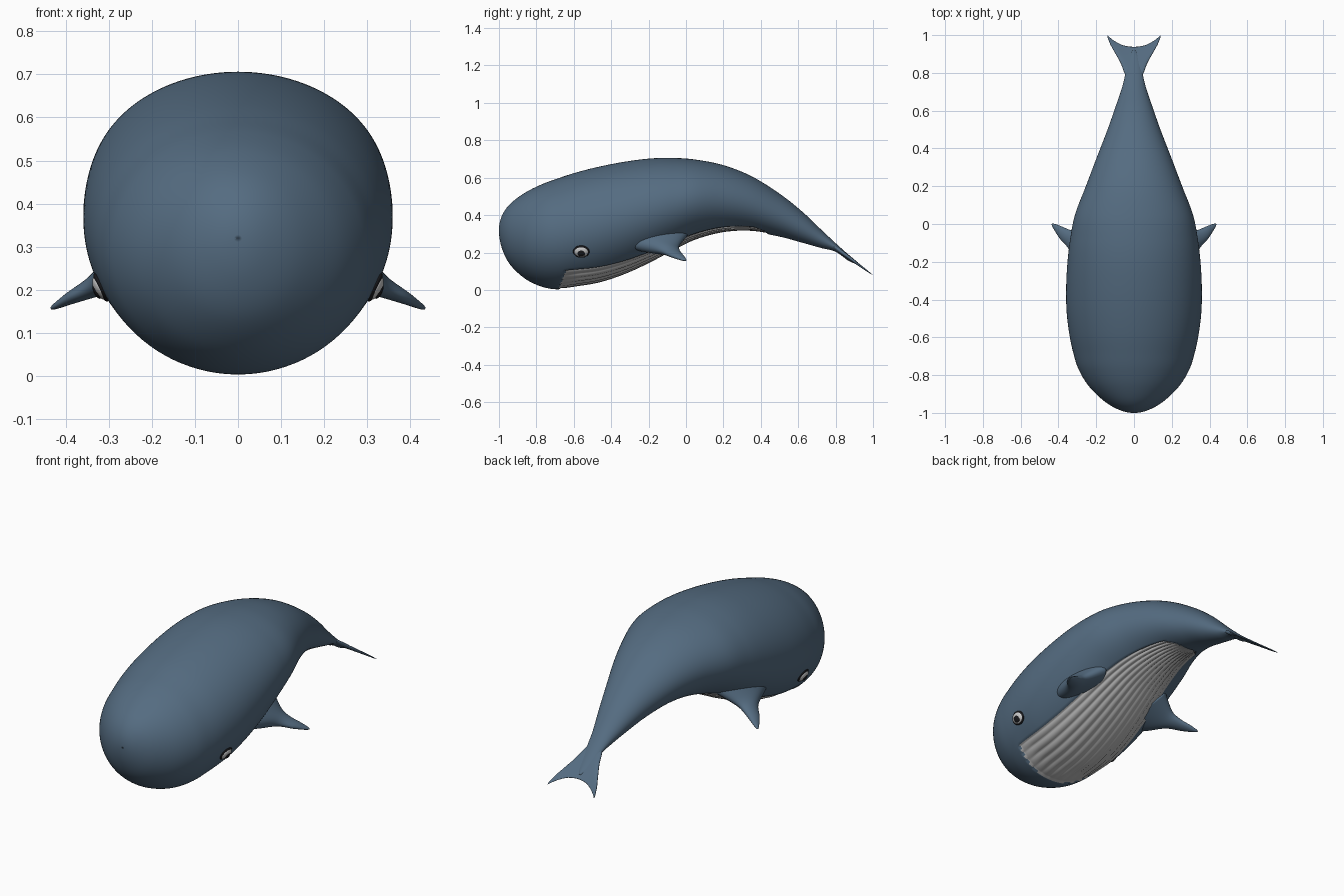
import bpy, bmesh
from math import pi, cos, sin, radians
from mathutils import Vector, Matrix

if "Cube" in bpy.data.objects:
    bpy.data.objects.remove(bpy.data.objects["Cube"])


def material(name, rgb):
    m = bpy.data.materials.new(name)
    m.diffuse_color = (*rgb, 1)
    m.use_nodes = True
    m.node_tree.nodes["Principled BSDF"].inputs["Base Color"].default_value = m.diffuse_color
    return m


BLUE = material("skin_blue", (0.09, 0.15, 0.22))
GREY = material("belly_grey", (0.5, 0.5, 0.5))
WHITE = material("eye_white", (0.75, 0.75, 0.72))
BLACK = material("eye_black", (0.01, 0.01, 0.012))


def spline(pts, steps, before=None):
    """Catmull-Rom through tuples of any length."""
    ext = [before or pts[0]] + list(pts) + [pts[-1]]
    out = []
    for i in range(1, len(ext) - 2):
        for s in range(steps):
            t = s / steps
            out.append([0.5 * (2 * b + (c - a) * t + (2 * a - 5 * b + 4 * c - d) * t * t
                               + (3 * b - a - 3 * c + d) * t ** 3)
                        for a, b, c, d in zip(*ext[i - 1:i + 3])])
    return out + [list(pts[-1])]


def finish(name, bm, mats, mirror=False):
    bmesh.ops.recalc_face_normals(bm, faces=bm.faces)
    for f in bm.faces:
        f.smooth = True
    me = bpy.data.meshes.new(name)
    bm.to_mesh(me)
    bm.free()
    for m in mats:
        me.materials.append(m)
    ob = bpy.data.objects.new(name, me)
    bpy.context.collection.objects.link(ob)
    if mirror:
        ob.modifiers.new("mirror", 'MIRROR').use_mirror_merge = False
    return ob


def loft(rings, mat_of=None):
    """Skin closed rings into a tube with capped ends."""
    bm = bmesh.new()
    vs = [[bm.verts.new(p) for p in r] for r in rings]
    n = len(rings[0])
    for i in range(len(vs) - 1):
        for j in range(n):
            k = (j + 1) % n
            f = bm.faces.new((vs[i][j], vs[i][k], vs[i + 1][k], vs[i + 1][j]))
            if mat_of:
                f.material_index = mat_of(f.calc_center_median().y, j)
    bm.faces.new(vs[0])
    bm.faces.new(vs[-1])
    return bm


# Body stations: y, top z, bottom z, half width
stations = [(-1, .32, .32, .002), (-.985, .395, .225, .075), (-.94, .46, .135, .155),
            (-.86, .52, .06, .238), (-.77, .565, .017, .293), (-.68, .598, .003, .322),
            (-.58, .63, .014, .343), (-.46, .66, .035, .357), (-.33, .685, .078, .359),
            (-.2, .702, .137, .352), (-.08, .706, .2, .338), (.05, .697, .263, .312),
            (.2, .667, .303, .255), (.35, .608, .31, .198), (.5, .515, .285, .14),
            (.62, .42, .253, .098), (.72, .325, .225, .064), (.8, .25, .204, .045),
            (.87, .188, .155, .035), (.92, .147, .136, .006)]
y1, t1, b1, w1 = stations[1]
path = spline(stations, 10, (y1, .64 - t1, .64 - b1, -w1))

PANEL, SIDE = 88, 96      # columns across the belly panel and round the rest


def in_panel(y, u):
    return abs(u) < 1 and -.68 + .04 * u * u < y < .43 - .07 * u ** 4


def column(j, y):
    """Angle from straight down, and position u across the panel."""
    k = min(max((y + .66) / .7, 0), 1)
    edge = radians(48 - 13 * k)
    if j <= PANEL:
        u = 2 * j / PANEL - 1
        return u * edge, u
    s = (j - PANEL) / SIDE
    return edge + s * (2 * pi - 2 * edge), 2


rings = []
for y, top, bot, w in path:
    c, h = (top + bot) / 2, (top - bot) / 2
    ring = []
    for j in range(PANEL + SIDE):
        a, u = column(j, y)
        d = 0
        if in_panel(y, u):   # pleats, fading toward both ends
            fade = min(1, (y + .69) / .12, (.44 - y) / .15)
            d = .006 + .007 * max(fade, 0) * (1 - abs(cos(5.5 * pi * u)))
        q = 1 - d / max(h, .05)
        ring.append((w * q * sin(a), y, c - h * q * cos(a)))
    rings.append(ring)
body = finish("body", loft(rings, lambda y, j: int(
    j < PANEL and in_panel(y, 2 * (j + .5) / PANEL - 1))), [BLUE, GREY])

# Flippers: centre x, y, z, half chord, half thickness
fin = spline([(.2, -.23, .30, .24, .075), (.285, -.165, .238, .13, .045),
              (.335, -.09, .207, .058, .026), (.39, -.045, .18, .035, .015),
              (.425, -.012, .161, .014, .007), (.435, -.003, .156, .003, .002)], 8)
angles = [2 * pi * i / 32 for i in range(32)]
finish("flippers", loft([[(x + .5 * t * sin(a), y + ch * cos(a), z + .85 * t * sin(a))
                          for a in angles] for x, y, z, ch, t in fin]), [BLUE], True)

# Tail flukes: x, leading y, trailing y, half thickness
half = [(0, .74, .938, .02), (.045, .79, .943, .018), (.07, .85, .951, .014),
        (.1, .905, .967, .01), (.125, .95, .985, .007), (.141, .99, 1, .002)]
fluke = spline([(-x, l, t, h) for x, l, t, h in half[:0:-1]] + half, 8)
rings = []
for x, lead, trail, h in fluke:
    ring = []
    for a in angles:
        y = (lead + trail) / 2 + (trail - lead) / 2 * cos(a)
        ring.append((x, y, .225 - .73 * (y - .8) + h * sin(a) * (.65 - .35 * cos(a))))
    rings.append(ring)
finish("tail_flukes", loft(rings), [BLUE])

# Eyes: flattened balls seated on the body surface
bpy.context.view_layer.update()
hit, spot, normal, _ = body.ray_cast(Vector((1, -.56, .205)), Vector((-1, 0, 0)))
turn = normal.to_track_quat('Z', 'Y').to_matrix().to_4x4()
for name, size, lift, dy, mat in (("eye_rims", (.044, .036, .010), 0, 0, BLACK),
                                  ("eyeballs", (.038, .030, .016), .001, 0, WHITE),
                                  ("pupils", (.021, .019, .008), .012, -.004, BLACK)):
    bm = bmesh.new()
    place = Matrix.Translation(spot + normal * lift) @ turn @ Matrix.Translation((0, dy, 0))
    bmesh.ops.create_uvsphere(bm, u_segments=32, v_segments=16, radius=1,
                              matrix=place @ Matrix.Diagonal((*size, 1)))
    finish(name, bm, [mat], True)
